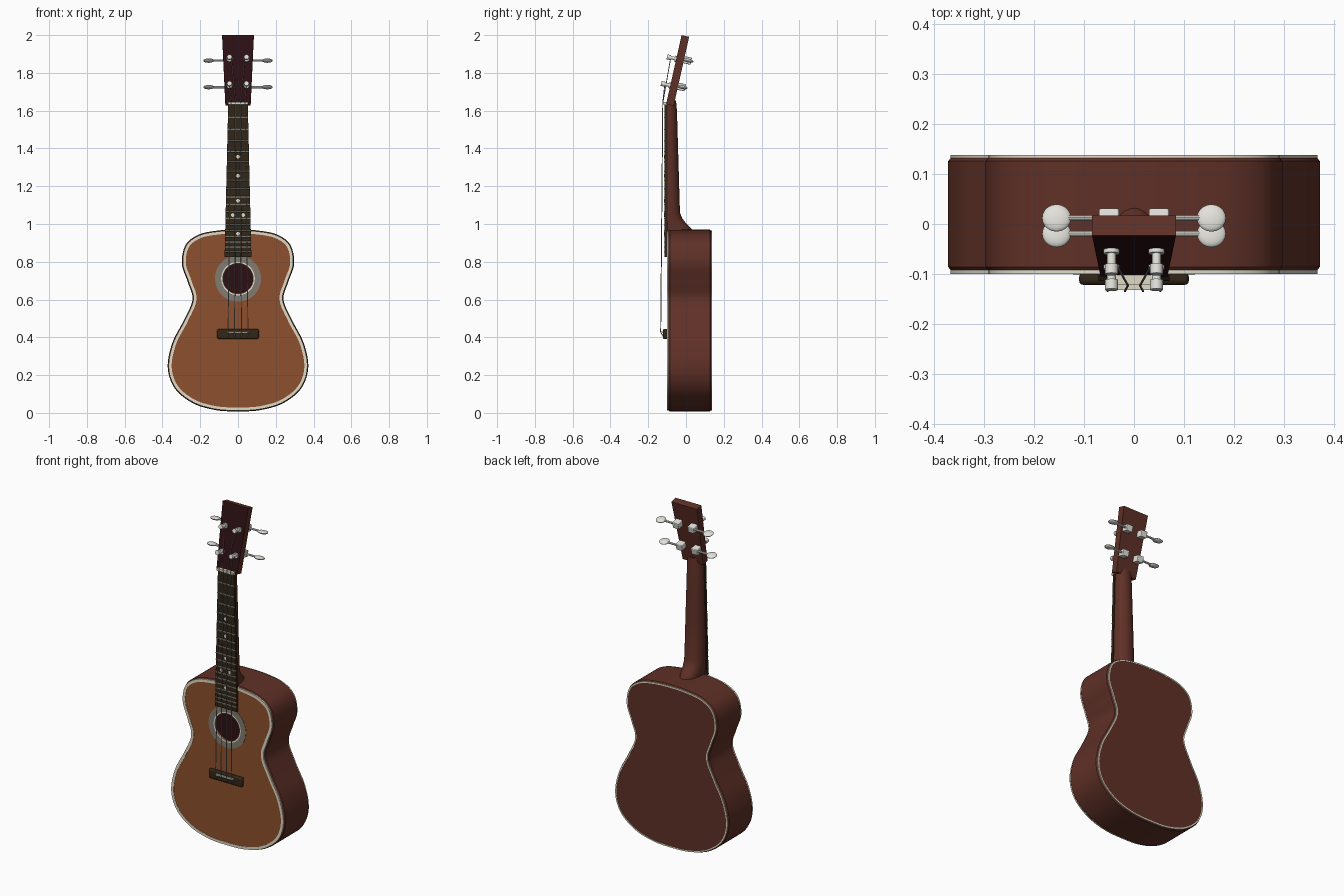
import bpy, bmesh, math
from mathutils import Matrix, Vector

cube = bpy.data.objects.get("Cube")
if cube:
    bpy.data.objects.remove(cube)


def material(name, r, g, b):
    m = bpy.data.materials.new(name)
    m.use_nodes = True
    m.diffuse_color = (r, g, b, 1)
    bsdf = next(n for n in m.node_tree.nodes if n.type == 'BSDF_PRINCIPLED')
    bsdf.inputs["Base Color"].default_value = (r, g, b, 1)
    bsdf.inputs["Roughness"].default_value = 0.6
    return m


spruce = material("orange_wood", 0.27, 0.08, 0.027)
mahogany = material("red_brown_wood", 0.115, 0.03, 0.02)
maroon = material("dark_maroon_veneer", 0.025, 0.005, 0.007)
ebony = material("dark_brown_wood", 0.032, 0.019, 0.008)
cream = material("cream_binding", 0.75, 0.7, 0.56)
grey = material("grey_rosette", 0.22, 0.2, 0.17)
silver = material("polished_metal", 0.76, 0.75, 0.7)
wire = material("string_and_fret_metal", 0.32, 0.31, 0.27)


def finish(name, bm, mat, matrix=None):
    bmesh.ops.recalc_face_normals(bm, faces=bm.faces)
    mesh = bpy.data.meshes.new(name)
    bm.to_mesh(mesh)
    bm.free()
    mesh.materials.append(mat)
    mesh.shade_smooth()
    mesh.set_sharp_from_angle(angle=math.radians(35))
    obj = bpy.data.objects.new(name, mesh)
    bpy.context.collection.objects.link(obj)
    if matrix:
        obj.matrix_world = matrix
    return obj


def loft(name, rings, mat, closed=False, matrix=None):
    """Skin a row of equal rings; cap the ends or join last to first."""
    bm = bmesh.new()
    rows = [[bm.verts.new(p) for p in ring] for ring in rings]
    pairs = list(zip(rows, rows[1:])) + ([(rows[-1], rows[0])] if closed else [])
    n = len(rows[0])
    for a, b in pairs:
        for i in range(n):
            j = (i + 1) % n
            bm.faces.new((a[i], a[j], b[j], b[i]))
    if not closed:
        bm.faces.new(rows[0])
        bm.faces.new(rows[-1])
    return finish(name, bm, mat, matrix)


def rods(name, parts, mat, sides=8, matrix=None):
    """Cylinders given as (start, end, radius), in one object."""
    bm = bmesh.new()
    for a, b, r in parts:
        a, b = Vector(a), Vector(b)
        turn = (b - a).to_track_quat('Z', 'Y').to_matrix().to_4x4()
        bmesh.ops.create_cone(bm, cap_ends=True, segments=sides, radius1=r, radius2=r,
                              depth=(b - a).length,
                              matrix=Matrix.Translation((a + b) / 2) @ turn)
    return finish(name, bm, mat, matrix)


def slab(name, w0, w1, y0, y1, z0, z1, mat, matrix=None, bevel=0):
    """Box whose half width runs from w0 at z0 to w1 at z1."""
    rings = [[(-w, y0, z), (w, y0, z), (w, y1, z), (-w, y1, z)] for w, z in ((w0, z0), (w1, z1))]
    obj = loft(name, rings, mat, matrix=matrix)
    if bevel:
        mod = obj.modifiers.new("rounded", 'BEVEL')
        mod.width, mod.segments = bevel, 3
    return obj


# Body outline: one half as a smooth curve, then mirrored
half = [(0, 0.008), (0.12, 0.015), (0.24, 0.052), (0.335, 0.13), (0.372, 0.24), (0.348, 0.37),
        (0.287, 0.49), (0.241, 0.6), (0.265, 0.69), (0.297, 0.79), (0.277, 0.89),
        (0.205, 0.945), (0.1, 0.966), (0, 0.97)]


def smooth_half(points, steps=7):
    p = [Vector(q) for q in points]
    flip = lambda v: Vector((-v.x, v.y))
    p = [flip(p[1])] + p + [flip(p[-2])]
    out = []
    for a, b, c, d in zip(p, p[1:], p[2:], p[3:]):
        for k in range(steps):
            t = k / steps
            out.append(0.5 * (2 * b + (c - a) * t + (2 * a - 5 * b + 4 * c - d) * t * t
                              + (3 * b - 3 * c + d - a) * t ** 3))
    out.append(p[-2])
    return out + [flip(v) for v in out[-2:0:-1]]


outline = smooth_half(half)


def body_ring(inset, y):
    ring = []
    for i, p in enumerate(outline):
        d = (outline[(i + 1) % len(outline)] - outline[i - 1]).normalized()
        ring.append((p.x - d.y * inset, y, p.y + d.x * inset))
    return ring


hole_z = 0.711


def hole_ring(r, y):
    """Circle with one point in line with each outline point."""
    ring = []
    for p in outline:
        d = (p - Vector((0, hole_z))).normalized() * r
        ring.append((d.x, y, hole_z + d.y))
    return ring


# Body
loft("body_sides", [body_ring(0.005, -0.092), body_ring(0, -0.086), body_ring(0, 0.126),
                    body_ring(0.005, 0.132), body_ring(0.02, 0.132), body_ring(0.02, -0.092)],
     mahogany, closed=True)
loft("soundboard", [body_ring(0.018, -0.099), hole_ring(0.08, -0.099),
                    hole_ring(0.08, -0.088), body_ring(0.018, -0.088)], spruce, closed=True)
loft("back_board", [body_ring(0.01, 0.124), body_ring(0.01, 0.1365)], mahogany)
loft("inner_lining", [body_ring(0.022, 0.118), body_ring(0.022, 0.122)], maroon)
for name, width, y0, y1 in (("front_binding", 0.021, -0.1005, -0.09), ("back_binding", 0.013, 0.13, 0.138)):
    loft(name, [body_ring(0.005, y0), body_ring(width, y0), body_ring(width, y1),
                body_ring(0.005, y1)], cream, closed=True)
for name, r0, r1, mat in (("rosette", 0.089, 0.122, grey), ("sound_hole_ring", 0.08, 0.089, cream)):
    loft(name, [hole_ring(r0, -0.101), hole_ring(r1, -0.101), hole_ring(r1, -0.097),
                hole_ring(r0, -0.097)], mat, closed=True)

# Bridge and saddle
slab("bridge", 0.11, 0.11, -0.122, -0.098, 0.39, 0.445, ebony, bevel=0.009)
slab("saddle", 0.058, 0.058, -0.132, -0.115, 0.424, 0.432, cream)

# Neck with a D-shaped section and a flared heel
neck = []
for z, w, back in ((0.955, 0.056, 0.037), (0.975, 0.057, 0.03), (1.0, 0.058, 0.003), (1.03, 0.06, -0.02),
                   (1.06, 0.061, -0.032), (1.3, 0.056, -0.039), (1.6, 0.049, -0.048), (1.655, 0.048, -0.053)):
    angles = [math.pi * k / 16 for k in range(17)]
    neck.append([(w * math.cos(a), -0.1 + (back + 0.1) * math.sin(a) ** 0.8 if 0 < a < 3.14 else -0.1, z)
                 for a in angles])
loft("neck", neck, mahogany)

# Fretboard, nut, frets and position dots
nut_z, board_z, scale = 1.632, 0.825, 1.205
slab("fretboard", 0.071, 0.052, -0.114, -0.098, board_z, nut_z, ebony)
slab("nut", 0.054, 0.054, -0.122, -0.09, nut_z, 1.646, cream)


def fret_z(n):
    return nut_z - scale * (1 - 2 ** (-n / 12))


frets = []
for n in range(1, 19):
    z = fret_z(n)
    w = 0.071 - 0.019 * (z - board_z) / (nut_z - board_z)
    frets.append(((-w, -0.114, z), (w, -0.114, z), 0.004))
rods("frets", frets, wire, 6)
dots = []
for n, xs in ((5, [0]), (7, [0]), (10, [0]), (12, [-0.027, 0.027]), (15, [0])):
    z = (fret_z(n) + fret_z(n - 1)) / 2
    dots += [((x, -0.112, z), (x, -0.1155, z), 0.01) for x in xs]
rods("position_dots", dots, cream, 12)

# Headstock, leaning back, with a dark front face
lean = Matrix.Translation((0, -0.105, 1.635)) @ Matrix.Rotation(-0.22, 4, 'X')
head = slab("headstock", 0.067, 0.084, 0, 0.041, 0, 0.374, mahogany, lean)
head.data.materials.append(maroon)
for f in head.data.polygons:
    if f.normal.y < -0.9:
        f.material_index = 1

# Tuners: post, gear box, shaft and button for each string
post_heights = (0.101, 0.245)
for side, label in ((1, "left"), (-1, "right")):
    for v, level in zip(post_heights, ("lower", "upper")):
        name = f"{label}_{level}_tuner"
        x = side * 0.045
        rods(name + "_post", [((x, 0, v), (x, -0.008, v), 0.016), ((x, -0.008, v), (x, -0.03, v), 0.009),
                              ((x, -0.03, v), (x, -0.05, v), 0.013)], silver, 14, lean)
        s = v + 0.005
        place = lean @ Matrix.Translation((side * 0.05, 0, 0))
        slab(name + "_box", 0.02, 0.02, 0.038, 0.08, s - 0.019, s + 0.019, silver, place, 0.004)
        rods(name + "_shaft", [((x, 0.064, s), (side * 0.135, 0.064, s), 0.006)], silver, 10, lean)
        bm = bmesh.new()
        bmesh.ops.create_uvsphere(bm, u_segments=20, v_segments=12, radius=1)
        bmesh.ops.scale(bm, vec=(0.029, 0.028, 0.01), verts=bm.verts)
        finish(name + "_button", bm, silver, lean @ Matrix.Translation((side * 0.155, 0.064, s)))

# Strings: bridge, saddle, nut, post
strings = []
for i, side in ((0, -1), (1, -1), (1, 1), (0, 1)):
    xb, xn = side * (0.053, 0.018)[i], side * (0.037, 0.012)[i]
    post = lean @ Vector((side * (0.045, 0.036)[i], -0.03, post_heights[i]))
    path = [(xb, -0.118, 0.4), (xb, -0.134, 0.428), (xn, -0.123, 1.64), post]
    strings += [(a, b, 0.0025) for a, b in zip(path, path[1:])]
rods("strings", strings, wire, 6)
